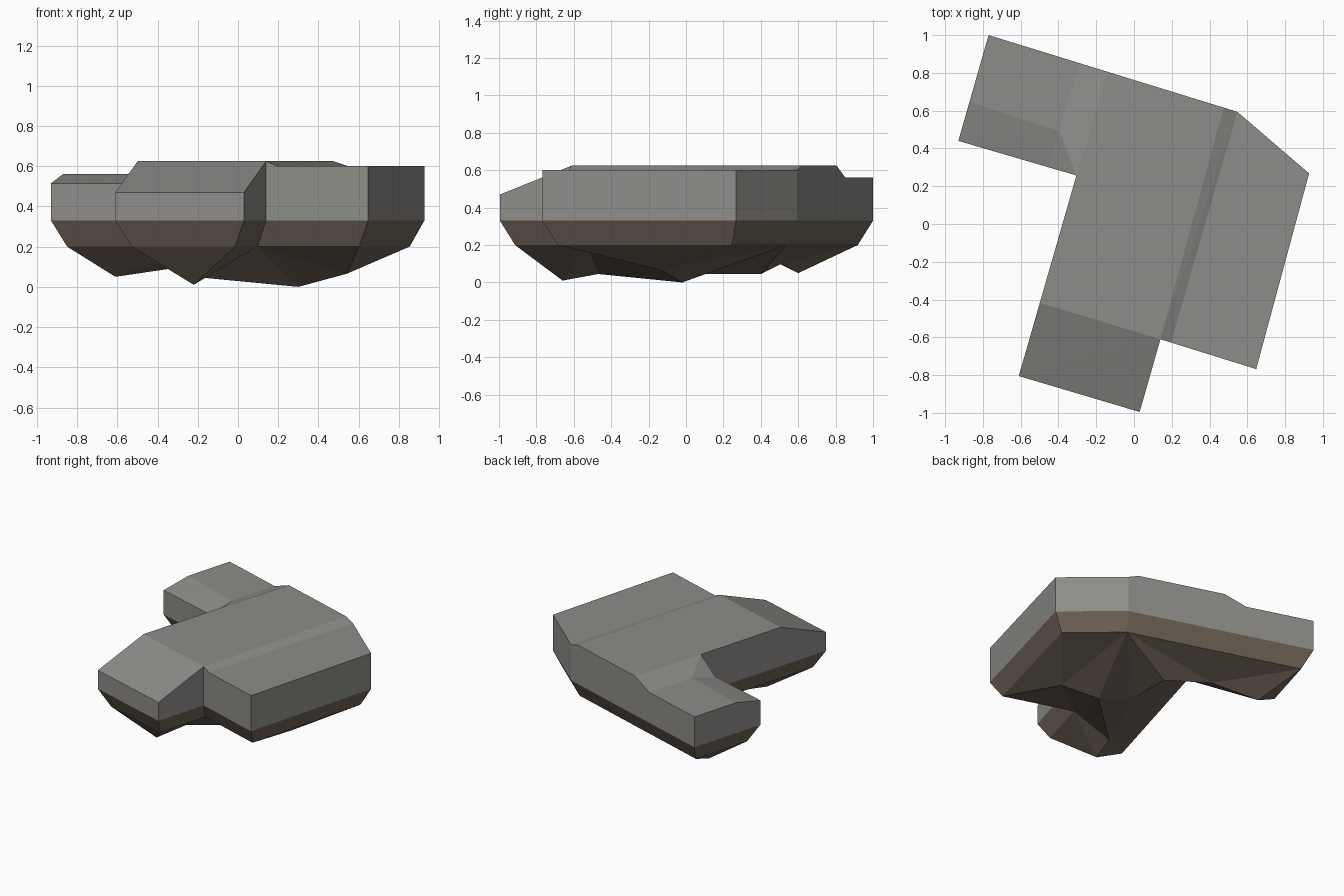
import bpy, bmesh
from mathutils import Vector

if "Cube" in bpy.data.objects:
    bpy.data.objects.remove(bpy.data.objects["Cube"])

# Footprint corners, anticlockwise from the back left
PLAN = dict(A=(-.77, 1), I=(-.93, .44), H=(-.305, .257), G=(-.61, -.805), F=(.03, -.995),
            E=(.14, -.61), D=(.647, -.768), C=(.927, .268), B=(.547, .594))
KEYS = list(PLAN)
BAND_TOP, BAND_BOTTOM, INSET = .33, .2, .065


def material(name, colour):
    m = bpy.data.materials.new(name)
    m.diffuse_color = (*colour, 1)
    m.use_nodes = True
    m.node_tree.nodes["Principled BSDF"].inputs["Base Color"].default_value = m.diffuse_color
    return m


def along(p, q, t, z):
    """Point at fraction t of the footprint edge p-q, at height z."""
    v = Vector(PLAN[p]).lerp(Vector(PLAN[q]), t)
    return (v.x, v.y, z)


def inset_corner(i):
    """Corner i moved inwards by INSET from both of its edges."""
    p, q, r = (Vector(PLAN[KEYS[(i + k) % len(KEYS)]]) for k in (-1, 0, 1))
    n1, n2 = (Vector((-d.y, d.x)).normalized() for d in (q - p, r - q))
    v = q + (n1 + n2) * INSET / (1 + n1.dot(n2))
    return (v.x, v.y, BAND_BOTTOM)


def build(name, points, faces, mat, up):
    """Make a faceted shell; faces list point names."""
    bm = bmesh.new()
    verts = {k: bm.verts.new(p) for k, p in points.items()}
    for f in faces:
        bm.faces.new([verts[k] for k in f])
    bmesh.ops.triangulate(bm, faces=[f for f in bm.faces if len(f.verts) > 3])
    bmesh.ops.recalc_face_normals(bm, faces=bm.faces)
    ref = max(bm.faces, key=lambda f: abs(f.normal.z) * f.calc_area())
    if (ref.normal.z > 0) != up:
        bmesh.ops.reverse_faces(bm, faces=bm.faces)
    mesh = bpy.data.meshes.new(name)
    bm.to_mesh(mesh)
    bm.free()
    mesh.materials.append(mat)
    ob = bpy.data.objects.new(name, mesh)
    bpy.context.collection.objects.link(ob)


rim = {k.lower(): (*PLAN[k], BAND_TOP) for k in KEYS}

# Upper block: raised centre, lower east side, low wing, sloping front
heights = dict(A=.56, I=.515, H=.625, G=.47, F=.47, E=.625, D=.6, C=.6, B=.6)
top = {k: (*PLAN[k], heights[k]) for k in KEYS}
top.update({
    'wing_back': along('A', 'B', .365, .56), 'centre_back': along('A', 'B', .48, .625),
    'east_back': along('A', 'B', .945, .625), 'wing_end': along('A', 'I', .63, .56),
    'wing_front': along('I', 'H', .76, .515), 'east_front': along('E', 'D', .11, .6),
    'slope_west': along('G', 'H', .365, .625), 'wing_crease': (-.395, .492, .56)})
caps = [('A', 'wing_end', 'wing_crease', 'wing_back'),
        ('wing_end', 'I', 'wing_front', 'wing_crease'),
        ('wing_crease', 'wing_front', 'H'),
        ('wing_back', 'wing_crease', 'H', 'centre_back'),
        ('centre_back', 'H', 'slope_west', 'E', 'east_back'),
        ('slope_west', 'G', 'F', 'E'),
        ('east_back', 'E', 'east_front', 'B'),
        ('B', 'east_front', 'D', 'C')]
extra = {'AI': ['wing_end'], 'IH': ['wing_front'], 'HG': ['slope_west'], 'ED': ['east_front'],
         'BA': ['east_back', 'centre_back', 'wing_back']}
walls = []
for p, q in zip(KEYS, KEYS[1:] + KEYS[:1]):
    walls.append([p.lower(), q.lower(), q] + extra.get(p + q, [])[::-1] + [p])
build('upper_block', {**top, **rim}, caps + walls,
      material('stone grey', (.27, .265, .245)), True)

# Underside: sloping band, then uneven hips down to the low ridge points
low = {k: inset_corner(i) for i, k in enumerate(KEYS)}
low.update({'wing': (-.61, .6, .05), 'neck': (-.27, .51, .1), 'back': (.07, .4, .045),
            'mid': (.07, .1, .045), 'deep': (.3, -.02, 0), 'east': (.54, -.13, .065),
            'south': (-.17, -.47, .045), 'toe': (-.22, -.66, .01)})
hips = [('A', 'I', 'wing'), ('I', 'H', 'neck', 'wing'), ('A', 'wing', 'neck'),
        ('A', 'neck', 'B'), ('B', 'neck', 'back'), ('H', 'back', 'neck'),
        ('H', 'mid', 'back'), ('H', 'south', 'mid'), ('H', 'G', 'toe', 'south'),
        ('G', 'F', 'toe'), ('F', 'E', 'south', 'toe'), ('E', 'deep', 'south'),
        ('E', 'east', 'deep'), ('E', 'D', 'east'), ('D', 'C', 'east'),
        ('C', 'B', 'deep', 'east'), ('B', 'mid', 'deep'), ('B', 'back', 'mid'),
        ('mid', 'south', 'deep')]
band = [(p.lower(), q.lower(), q, p) for p, q in zip(KEYS, KEYS[1:] + KEYS[:1])]
build('underside', {**low, **rim}, hips + band,
      material('earth brown', (.16, .125, .095)), False)
